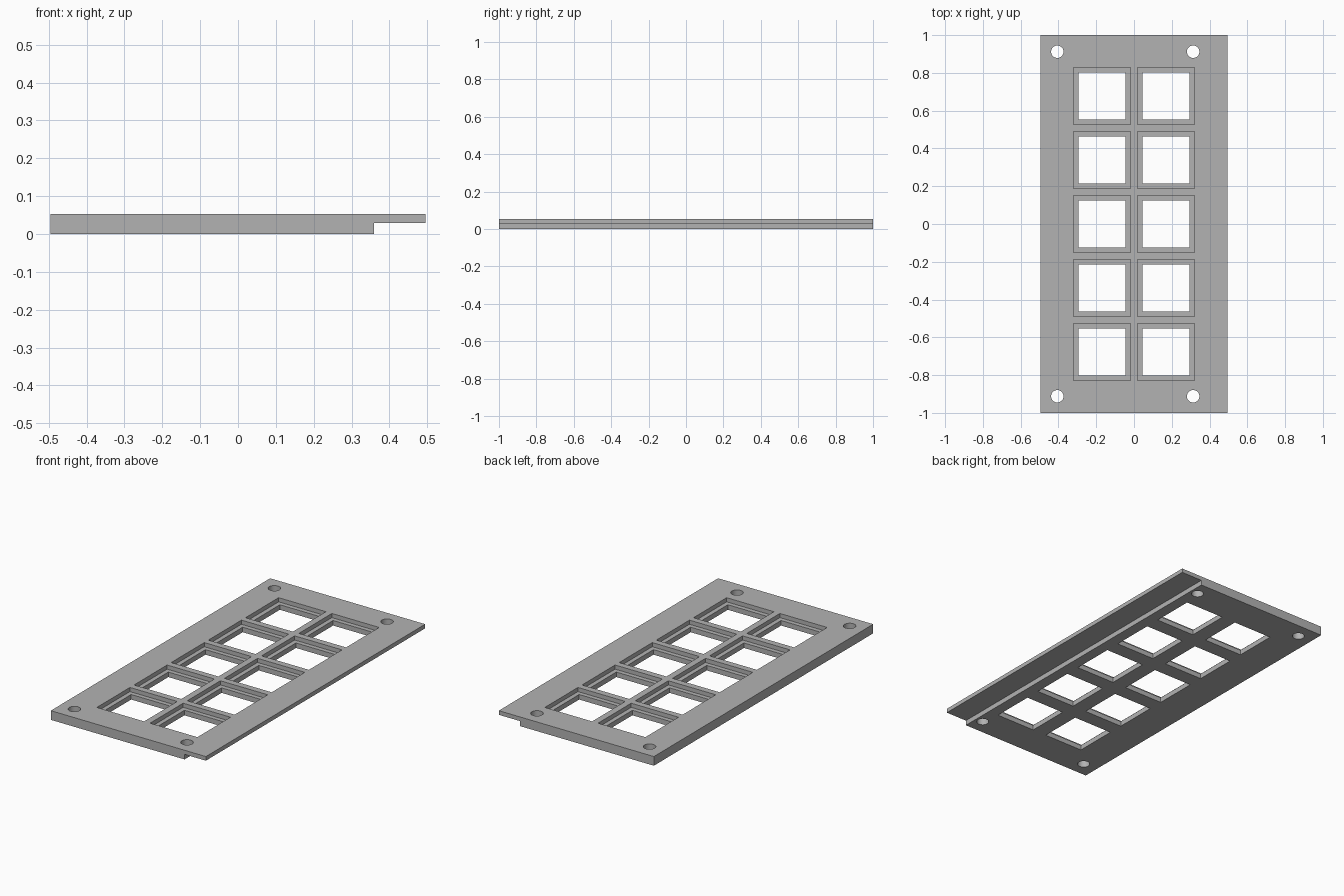
import bpy
import bmesh
from mathutils import Matrix

cube = bpy.data.objects.get("Cube")
if cube:
    bpy.data.objects.remove(cube, do_unlink=True)

HALF_X, HALF_Y, TOP, LEDGE = 0.495, 1.0, 0.053, 0.029
STEP_X = 0.359
PITCH = 0.339

grey = bpy.data.materials.new("plain grey")
grey.use_nodes = True
COLOUR = (0.45, 0.45, 0.45, 1)
grey.diffuse_color = COLOUR
grey.node_tree.nodes["Principled BSDF"].inputs["Base Color"].default_value = COLOUR


def make_object(name, bm):
    bmesh.ops.recalc_face_normals(bm, faces=bm.faces)
    mesh = bpy.data.meshes.new(name)
    bm.to_mesh(mesh)
    bm.free()
    mesh.materials.append(grey)
    obj = bpy.data.objects.new(name, mesh)
    bpy.context.collection.objects.link(obj)
    return obj


def add_box(bm, x, y, size, z0, z1):
    matrix = Matrix.Translation((x, y, (z0 + z1) / 2)) @ Matrix.Diagonal((size, size, z1 - z0, 1))
    bmesh.ops.create_cube(bm, size=1, matrix=matrix)


# Plate: stepped profile with a thin overhanging lip, extruded along y
bm = bmesh.new()
profile = [(-HALF_X, 0), (STEP_X, 0), (STEP_X, LEDGE), (HALF_X, LEDGE), (HALF_X, TOP), (-HALF_X, TOP)]
face = bm.faces.new([bm.verts.new((x, -HALF_Y, z)) for x, z in profile])
extruded = bmesh.ops.extrude_face_region(bm, geom=[face])
bmesh.ops.translate(bm, vec=(0, 2 * HALF_Y, 0),
                    verts=[v for v in extruded["geom"] if isinstance(v, bmesh.types.BMVert)])
plate = make_object("panel_plate", bm)

# Cutters: shallow pockets, then windows and screw holes right through
pockets, through = bmesh.new(), bmesh.new()
for x in (-0.17, 0.17):
    for row in range(-2, 3):
        add_box(pockets, x, row * PITCH, 0.302, LEDGE, 0.2)
        add_box(through, x, row * PITCH, 0.25, -0.1, 0.3)
for x in (-0.406, 0.313):
    for y in (-0.912, 0.912):
        bmesh.ops.create_cone(through, cap_ends=True, segments=32, radius1=0.033, radius2=0.033,
                              depth=0.4, matrix=Matrix.Translation((x, y, 0)))

for name, cutter_bm in (("pocket_cutter", pockets), ("opening_cutter", through)):
    cutter = make_object(name, cutter_bm)
    cutter.hide_render = True
    cut = plate.modifiers.new(name, 'BOOLEAN')
    cut.operation = 'DIFFERENCE'
    cut.solver = 'EXACT'
    cut.object = cutter
    bpy.context.view_layer.objects.active = plate
    bpy.ops.object.modifier_apply(modifier=name)
    bpy.data.objects.remove(cutter, do_unlink=True)

# Smooth only the round hole walls
bpy.ops.object.select_all(action='DESELECT')
plate.select_set(True)
bpy.ops.object.shade_smooth_by_angle()
